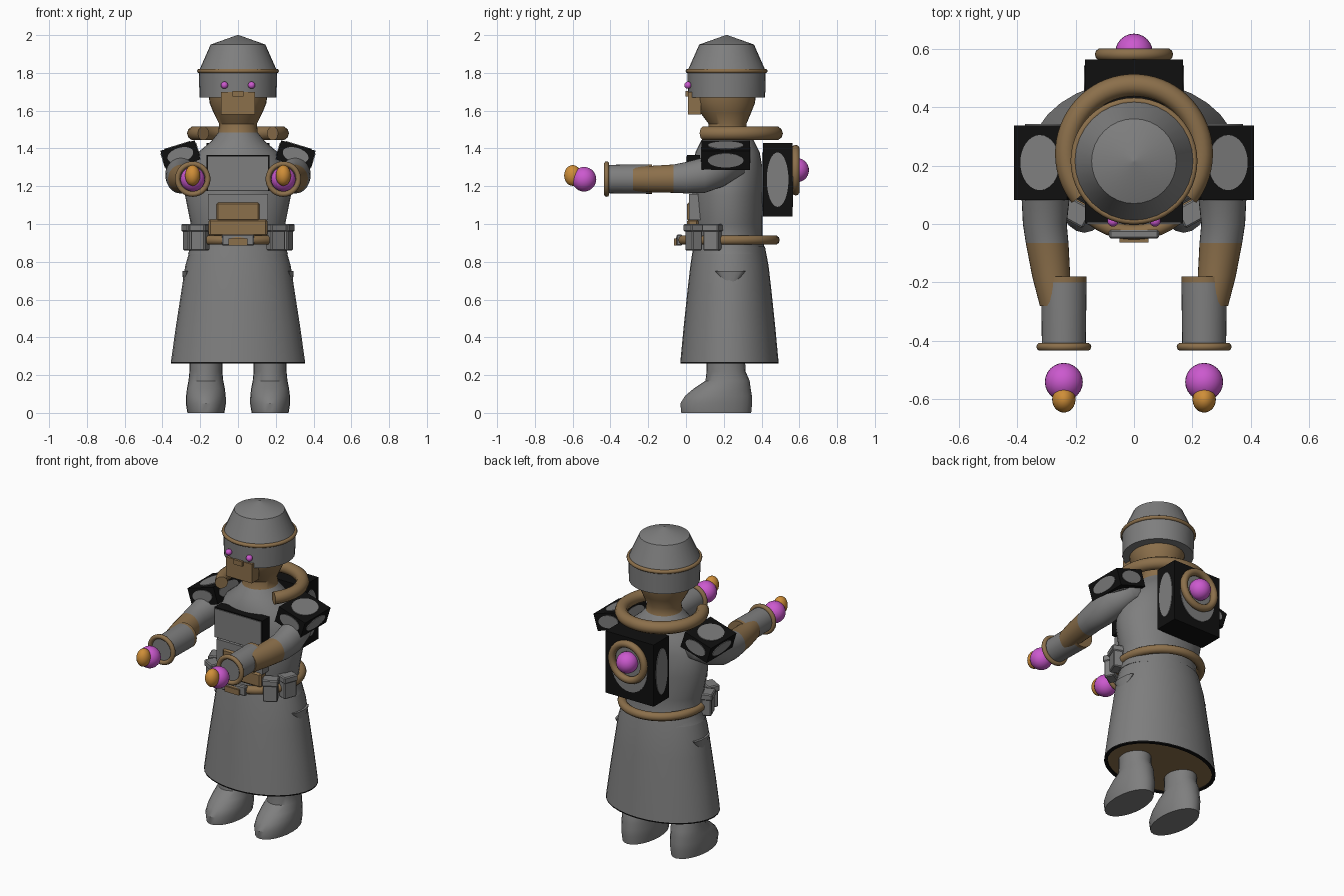
import bpy, bmesh, math
from mathutils import Matrix, Vector, Euler

old = bpy.data.objects.get("Cube")
if old:
    bpy.data.objects.remove(old)


def material(name, rgb):
    m = bpy.data.materials.new(name)
    m.use_nodes = True
    m.diffuse_color = (*rgb, 1)
    m.node_tree.nodes["Principled BSDF"].inputs["Base Color"].default_value = (*rgb, 1)
    return m


GREY = material("cloth grey", (0.21, 0.21, 0.21))
BROWN = material("leather brown", (0.26, 0.16, 0.07))
BLACK = material("black", (0.005, 0.005, 0.005))
MAGENTA = material("glowing magenta", (0.6, 0.1, 0.62))
ORANGE = material("flame orange", (0.62, 0.27, 0.04))
CY = 0.22  # depth of the body's axis


def finish(bm, name, mats, angle=35):
    bmesh.ops.recalc_face_normals(bm, faces=bm.faces)
    me = bpy.data.meshes.new(name)
    bm.to_mesh(me)
    bm.free()
    ob = bpy.data.objects.new(name, me)
    bpy.context.collection.objects.link(ob)
    for m in mats:
        me.materials.append(m)
    bpy.ops.object.select_all(action='DESELECT')
    ob.select_set(True)
    bpy.context.view_layer.objects.active = ob
    bpy.ops.object.shade_smooth_by_angle(angle=math.radians(angle))
    return ob


def loft(name, frames, mats, sides=32, closed=False, caps=True, rule=None, angle=35):
    """Skin ellipses; each frame is (centre, u radius vector, v radius vector)."""
    bm = bmesh.new()
    rings = []
    for c, u, v in frames:
        turn = [2 * math.pi * i / sides for i in range(sides)]
        rings.append([bm.verts.new(Vector(c) + Vector(u) * math.cos(a) + Vector(v) * math.sin(a))
                      for a in turn])
    pairs = list(zip(rings, rings[1:])) + ([(rings[-1], rings[0])] if closed else [])
    for a, b in pairs:
        for i in range(sides):
            j = (i + 1) % sides
            bm.faces.new((a[i], a[j], b[j], b[i]))
    if caps and not closed:
        bm.faces.new(rings[0])
        bm.faces.new(rings[-1])
    if rule:
        for f in bm.faces:
            f.material_index = rule(f.calc_center_median())
    return finish(bm, name, mats, angle)


def stack(name, sections, mat, x=0, **kw):
    """Upright form from (z, centre y, x radius, y radius)."""
    return loft(name, [((x, y, z), (rx, 0, 0), (0, ry, 0)) for z, y, rx, ry in sections], [mat], **kw)


def ring(name, c, rx, ry, r, mat, upright=False, start=0.0, sweep=2 * math.pi, steps=48):
    """Full or open ring, lying flat or facing front."""
    full = sweep > 6.28
    frames = []
    up = Vector((0, 1, 0)) if upright else Vector((0, 0, 1))
    for i in range(steps if full else steps + 1):
        a = start + sweep * i / steps
        out = Vector((math.cos(a), 0, math.sin(a))) if upright else Vector((math.cos(a), math.sin(a), 0))
        pos = Vector((out.x * rx, out.y * ry, out.z * ry))
        frames.append((Vector(c) + pos, out * r, up * r))
    return loft(name, frames, [mat], sides=10, closed=full, angle=50)


def ball(name, c, radii, mat):
    bm = bmesh.new()
    bmesh.ops.create_uvsphere(bm, u_segments=24, v_segments=14, radius=1,
                              matrix=Matrix.LocRotScale(Vector(c), None, Vector(radii)))
    return finish(bm, name, [mat], 60)


def box(name, c, size, mat, rot=(0, 0, 0), bevel=0.0):
    bm = bmesh.new()
    bmesh.ops.create_cube(bm, size=1, matrix=Matrix.Diagonal((*size, 1)))
    if bevel:
        bmesh.ops.bevel(bm, geom=bm.edges[:], offset=bevel, segments=1, affect='EDGES')
    bm.transform(Matrix.LocRotScale(Vector(c), Euler(rot), None))
    return finish(bm, name, [mat], 20)


def patched_box(name, c, size, axes, rot=(0, 0, 0)):
    """Black case with thin grey oval plates on the faces across the given axes."""
    box(name, c, size, BLACK, rot)
    turn = Euler(rot).to_matrix()
    for axis in axes:
        ends = []
        for s in (-1, 1):
            p = Vector((0, 0, 0))
            p[axis] = s * (size[axis] / 2 + 0.004)
            u, v = Vector((0, 0, 0)), Vector((0, 0, 0))
            u[(axis + 1) % 3] = size[(axis + 1) % 3] * 0.37
            v[(axis + 2) % 3] = size[(axis + 2) % 3] * 0.37
            ends.append((Vector(c) + turn @ p, turn @ u, turn @ v))
        loft(name + "_oval_plates", ends, [GREY])


# Hat, head and face
stack("hat", [(1.67, CY - .005, .204, .204), (1.81, CY - .005, .207, .207),
              (1.95, CY - .005, .145, .145), (2.0, CY - .005, .004, .004)], GREY, angle=25)
ring("hat_band", (0, CY - .005, 1.81), .205, .205, .012, BROWN)
stack("head", [(1.42, CY, .15, .14), (1.48, CY, .105, .105), (1.53, CY, .1, .1),
               (1.59, CY - .01, .13, .135), (1.64, CY - .015, .15, .16), (1.68, CY - .015, .155, .165)], BROWN)
box("face_mask", (0, .045, 1.64), (.18, .07, .12), BROWN)
box("nose", (0, .012, 1.69), (.06, .03, .03), BROWN)

# Robe and torso
stack("torso", [(.84, .228, .265, .195), (.92, .225, .235, .18), (1.0, .22, .25, .185),
                (1.15, .22, .28, .19), (1.28, .22, .265, .188), (1.38, .22, .21, .17),
                (1.44, .22, .14, .14), (1.49, .22, .1, .1)], GREY)
stack("skirt", [(.27, .23, .355, .26), (.45, .23, .33, .243), (.65, .23, .299, .222),
                (.78, .23, .279, .207), (.88, .228, .25, .19)], GREY, caps=False)
stack("skirt_lining", [(.27, .23, .345, .25), (.36, .23, .332, .24), (.8, .23, .262, .19)], BROWN)
hem = [(.355, .27), (.355, .262), (.335, .262), (.335, .27)]
stack("hem", [(z, .23, r, r - .095) for r, z in hem], BLACK, closed=True)
ring("collar", (0, .24, 1.48), .232, .235, .038, BROWN,
     start=math.radians(-38), sweep=math.radians(256))
ring("belt", (0, .22, .915), .235, .25, .026, BROWN)

# Chest and belly panels
box("chest_frame", (0, .04, 1.27), (.335, .07, .19), BLACK)
box("chest_panel", (0, .035, 1.268), (.32, .07, .18), GREY)
box("belly_panel", (0, .05, 1.09), (.32, .07, .14), GREY)
box("belly_pocket", (0, .036, 1.065), (.24, .06, .11), BROWN, bevel=.015)
box("belt_pocket", (0, .035, .98), (.31, .06, .09), BROWN, bevel=.01)
box("buckle", (0, -.035, .915), (.17, .03, .06), GREY, bevel=.006)
box("buckle_plate", (0, -.05, .905), (.1, .025, .035), BROWN)

# Backpack with its glowing port
patched_box("backpack", (0, .485, 1.235), (.335, .155, .39), (0, 1))
ring("port_ring", (0, .58, 1.285), .112, .112, .022, BROWN, upright=True)
ball("port_globe", (0, .587, 1.285), (.064, .064, .064), MAGENTA)

for s, side in ((1, "left_"), (-1, "right_")):
    ball(side + "eye", (s * .072, .01, 1.735), (.019, .019, .019), MAGENTA)

    # Shoulder guard
    patched_box(side + "shoulder_guard", (s * .305, .21, 1.365), (.19, .255, .105),
                (0, 1, 2), (0, s * math.radians(17), 0))

    # Arm with brown forearm wrap
    arm = [(.31, .25, 1.32, .04, .05), (.2, .285, 1.3, .09, .1), (.1, .302, 1.26, .083, .095),
           (0, .305, 1.245, .075, .083), (-.065, .297, 1.24, .073, .075),
           (-.18, .283, 1.238, .065, .07), (-.28, .262, 1.237, .06, .065)]
    loft(side + "arm", [((s * x, y, z), (rx, 0, 0), (0, 0, rz)) for y, x, z, rx, rz in arm],
         [GREY, BROWN], rule=lambda c: int(c.y < -.066), angle=60)
    loft(side + "cuff", [((s * .24, y, 1.238), (r, 0, 0), (0, 0, r))
                         for y, r in ((-.18, .078), (-.2, .078), (-.42, .075))],
         [GREY, BROWN], rule=lambda c: int(c.y > -.2))
    ring(side + "cuff_ring", (s * .24, -.42, 1.238), .08, .08, .014, BROWN, upright=True)
    ball(side + "orb", (s * .24, -.54, 1.237), (.065, .065, .065), MAGENTA)
    ball(side + "flame", (s * .24, -.6, 1.257), (.04, .045, .055), ORANGE)

    # Boot and leg
    stack(side + "boot", [(0, .16, .098, .185), (.05, .16, .106, .19), (.09, .172, .105, .177),
                          (.13, .192, .1, .15), (.17, .22, .092, .117), (.22, .212, .087, .103),
                          (.3, .21, .087, .102), (.6, .21, .087, .1)], GREY, x=s * .17, sides=24)

    # Belt pouches with flaps and the hip pocket
    for n, (x, y, turn) in enumerate(((.2, .04, .5), (.25, .14, 1.2))):
        box(side + f"pouch_{n}", (s * x, y, .925), (.085, .06, .13), GREY, (0, 0, s * turn), .006)
        box(side + f"pouch_flap_{n}", (s * x, y, .98), (.095, .075, .04), GREY, (0, 0, s * turn), .006)
    loft(side + "hip_pocket", [((s * .27, .235, .75), (.025, 0, 0), (0, .08, 0)),
                               ((s * .28, .235, .69), (.01, 0, 0), (0, .03, 0))], [GREY], sides=16)
